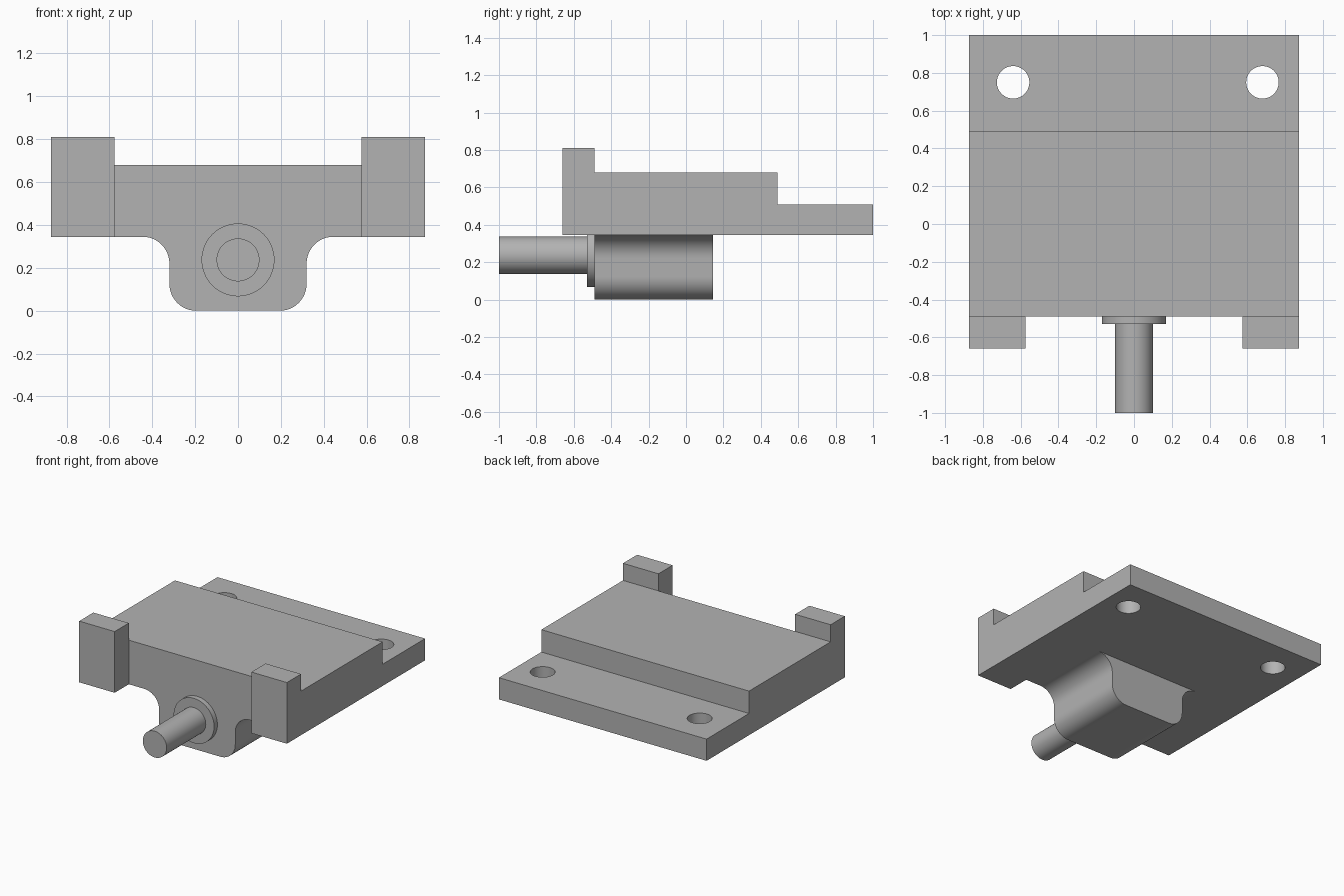
import bpy, bmesh
from math import cos, sin, pi, radians
from mathutils import Vector, Matrix

cube = bpy.data.objects.get("Cube")
if cube:
    bpy.data.objects.remove(cube, do_unlink=True)

grey = bpy.data.materials.new("plain grey")
grey.use_nodes = True
grey.diffuse_color = (0.45, 0.45, 0.45, 1)
grey.node_tree.nodes["Principled BSDF"].inputs["Base Color"].default_value = (0.45, 0.45, 0.45, 1)


def finish(name, bm):
    bmesh.ops.recalc_face_normals(bm, faces=bm.faces)
    mesh = bpy.data.meshes.new(name)
    bm.to_mesh(mesh)
    bm.free()
    mesh.materials.append(grey)
    obj = bpy.data.objects.new(name, mesh)
    bpy.context.collection.objects.link(obj)
    return obj


def prism(name, points, offset):
    """Extrude a closed outline of 3D points along an offset."""
    bm = bmesh.new()
    face = bm.faces.new([bm.verts.new(p) for p in points])
    ext = bmesh.ops.extrude_face_region(bm, geom=[face])
    verts = [g for g in ext["geom"] if isinstance(g, bmesh.types.BMVert)]
    bmesh.ops.translate(bm, verts=verts, vec=Vector(offset))
    return finish(name, bm)


def cylinder(name, centre, radius, depth, along_y=False):
    bm = bmesh.new()
    place = Matrix.Translation(centre)
    if along_y:
        place = place @ Matrix.Rotation(pi / 2, 4, "X")
    bmesh.ops.create_cone(bm, cap_ends=True, segments=64, radius1=radius,
                          radius2=radius, depth=depth, matrix=place)
    return finish(name, bm)


def combine(target, tool, operation):
    mod = target.modifiers.new("combine", "BOOLEAN")
    mod.operation, mod.solver, mod.object = operation, "EXACT", tool
    bpy.context.view_layer.objects.active = target
    bpy.ops.object.modifier_apply(modifier=mod.name)
    bpy.data.objects.remove(tool, do_unlink=True)


def arc(cx, cz, r, start, end, steps=12):
    return [(cx + r * cos(radians(start + (end - start) * i / steps)),
             cz + r * sin(radians(start + (end - start) * i / steps)))
            for i in range(steps + 1)]


HALF, FRONT, BASE, AXIS = 0.873, -0.49, 0.345, 0.237

# Stepped body, extruded across the width
steps = [(FRONT, BASE), (1, BASE), (1, 0.51), (0.49, 0.51), (0.49, 0.68), (FRONT, 0.68)]
body = prism("bracket_body", [(-HALF, y, z) for y, z in steps], (2 * HALF, 0, 0))

# Front lugs
for side in (-1, 1):
    lug = [(side * x, FRONT, z) for x, z in
           ((0.575, BASE), (HALF, BASE), (HALF, 0.81), (0.575, 0.81))]
    combine(body, prism("lug", lug, (0, -0.17, 0)), "UNION")

# Rounded boss below, flared into the underside
half = arc(0.195, 0.125, 0.125, -90, 0) + arc(0.445, 0.22, 0.125, 180, 90)
outline = half + [(-x, z) for x, z in reversed(half)]
boss = prism("boss", [(x, FRONT, z) for x, z in outline], (0, 0.635, 0))
combine(body, boss, "UNION")

# Mounting holes
for x in (-0.64, 0.68):
    combine(body, cylinder("hole", (x, 0.75, 0.43), 0.086, 0.6), "DIFFERENCE")

# Collar and shaft
collar = cylinder("collar", (0, -0.51, AXIS), 0.17, 0.04, True)
shaft = cylinder("shaft", (0, -0.765, AXIS), 0.1, 0.47, True)

for obj in (body, collar, shaft):
    bpy.ops.object.select_all(action="DESELECT")
    obj.select_set(True)
    bpy.context.view_layer.objects.active = obj
    bpy.ops.object.shade_smooth_by_angle(angle=radians(30))
